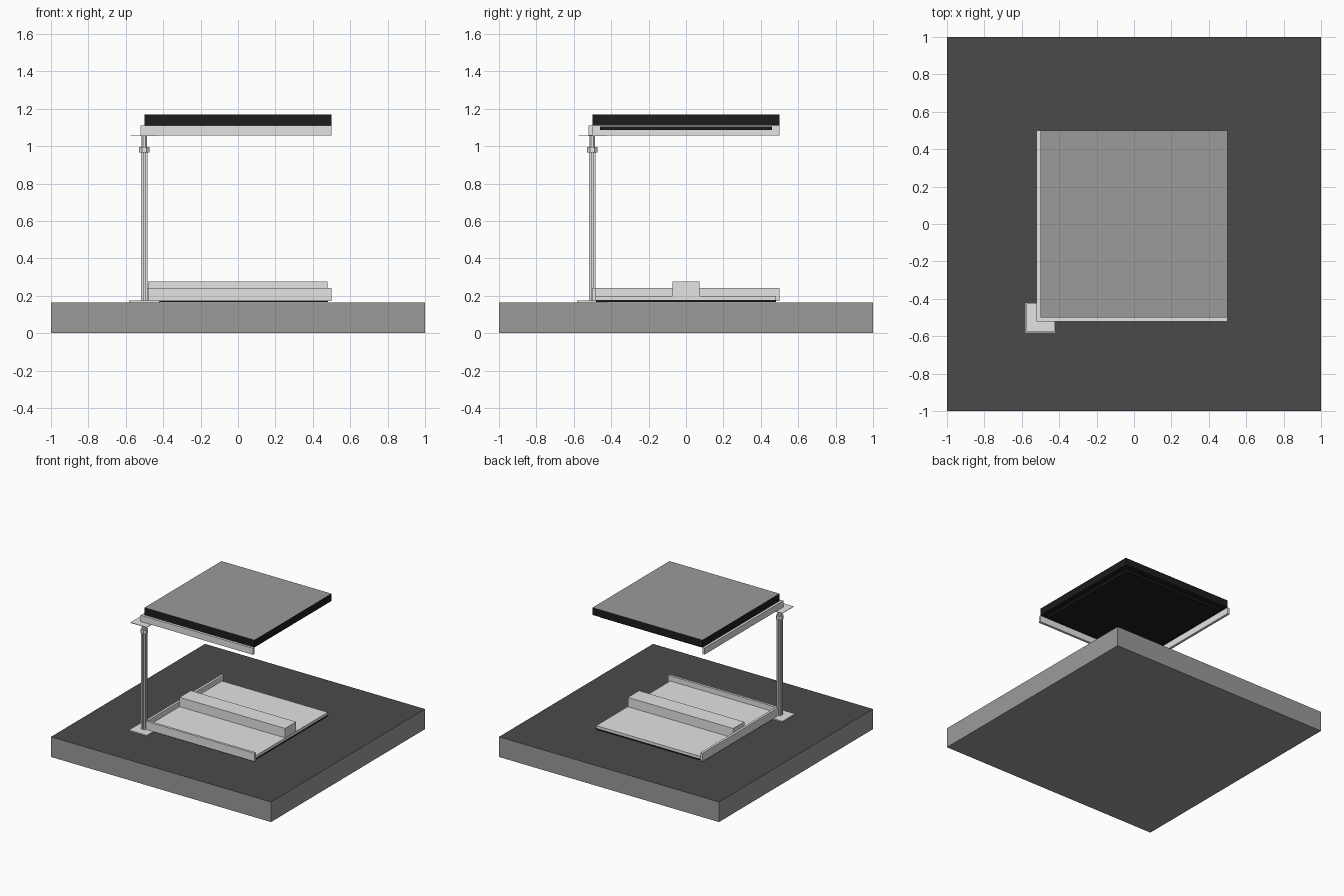
import bpy, bmesh, math

if "Cube" in bpy.data.objects:
    bpy.data.objects.remove(bpy.data.objects["Cube"])

def material(name, v):
    m = bpy.data.materials.new(name)
    m.diffuse_color = (v[0], v[1], v[2], 1)
    m.use_nodes = True
    m.node_tree.nodes["Principled BSDF"].inputs["Base Color"].default_value = m.diffuse_color
    return m

GRAY = material("mid_gray", (0.328, 0.328, 0.316))
DARK = material("dark_gray", (0.068, 0.068, 0.068))
BLACK = material("near_black", (0.0105, 0.012, 0.011))
LIGHT = material("light_metal", (0.77, 0.77, 0.77))

def finish(name, bm, mats):
    bmesh.ops.recalc_face_normals(bm, faces=bm.faces)
    me = bpy.data.meshes.new(name)
    bm.to_mesh(me)
    bm.free()
    ob = bpy.data.objects.new(name, me)
    bpy.context.collection.objects.link(ob)
    for m in mats:
        me.materials.append(m)
    return ob

def box(name, x, y, z, mat):
    bm = bmesh.new()
    bmesh.ops.create_cube(bm, size=1)
    for v in bm.verts:
        v.co = [r[0] if c < 0 else r[1] for c, r in zip(v.co, (x, y, z))]
    return finish(name, bm, [mat])

def prism(name, pts, z0, z1, mat):
    bm = bmesh.new()
    f = bm.faces.new([bm.verts.new((x, y, z0)) for x, y in pts])
    ext = bmesh.ops.extrude_face_region(bm, geom=[f])
    for v in ext["geom"]:
        if isinstance(v, bmesh.types.BMVert):
            v.co.z = z1
    # keep the bottom cap so the prism is closed
    bm.faces.new([v for v in f.verts]) if f.is_valid is False else None
    return finish(name, bm, [mat])

def ring(n, r):
    return [(C + r * math.cos(math.tau * (i + 0.5) / n),
             C + r * math.sin(math.tau * (i + 0.5) / n)) for i in range(n)]

C = -0.501  # post position in x and y

# Ground block: gray sides and bottom, dark top
base = box("ground_block", (-1, 1), (-1, 1), (0, 0.165), GRAY)
base.data.materials.append(DARK)
for p in base.data.polygons:
    p.material_index = int(p.normal.z > 0.5)

# Floor tray: underlay, panel, centre beam and two edge rails
box("floor_underlay", (-0.48, 0.48), (-0.48, 0.48), (0.166, 0.178), BLACK)
box("floor_panel", (-0.48, 0.48), (-0.48, 0.48), (0.178, 0.198), LIGHT)
box("floor_beam", (-0.48, 0.478), (-0.072, 0.072), (0.198, 0.275), LIGHT)
box("floor_front_rail", (-0.48, 0.5), (-0.5, -0.48), (0.172, 0.24), LIGHT)
box("floor_left_rail", (-0.5, -0.48), (-0.48, 0.5), (0.172, 0.24), LIGHT)

# Corner post: foot plate, slotted extrusion, collar, neck, head plate
box("foot_plate", (-0.583, -0.42), (-0.583, -0.42), (0.165, 0.174), LIGHT)
quarter = [(0.008, -0.004), (0.008, 0.004), (0.017, 0.004), (0.017, 0.017), (0.004, 0.017)]
profile = []
for k in range(4):
    a = k * math.pi / 2
    c, s = round(math.cos(a)), round(math.sin(a))
    profile += [(C + x * c - y * s, C + x * s + y * c) for x, y in quarter]
prism("post", profile, 0.174, 0.965, LIGHT)
prism("post_collar", ring(8, 0.03), 0.965, 0.995, LIGHT)
prism("post_neck", ring(8, 0.017), 0.995, 1.056, LIGHT)
box("head_plate", (-0.576, -0.426), (-0.576, -0.426), (1.053, 1.057), LIGHT)

# Roof: edge rails, black core and panel with gray top
box("roof_front_rail", (-0.5, 0.5), (-0.52, -0.5), (1.057, 1.11), LIGHT)
box("roof_left_rail", (-0.52, -0.5), (-0.52, 0.5), (1.057, 1.11), LIGHT)
box("roof_core", (-0.46, 0.46), (-0.46, 0.46), (1.085, 1.104), BLACK)
roof = box("roof_panel", (-0.5, 0.5), (-0.5, 0.5), (1.11, 1.17), BLACK)
roof.data.materials.append(GRAY)
for p in roof.data.polygons:
    p.material_index = int(p.normal.z > 0.5)
